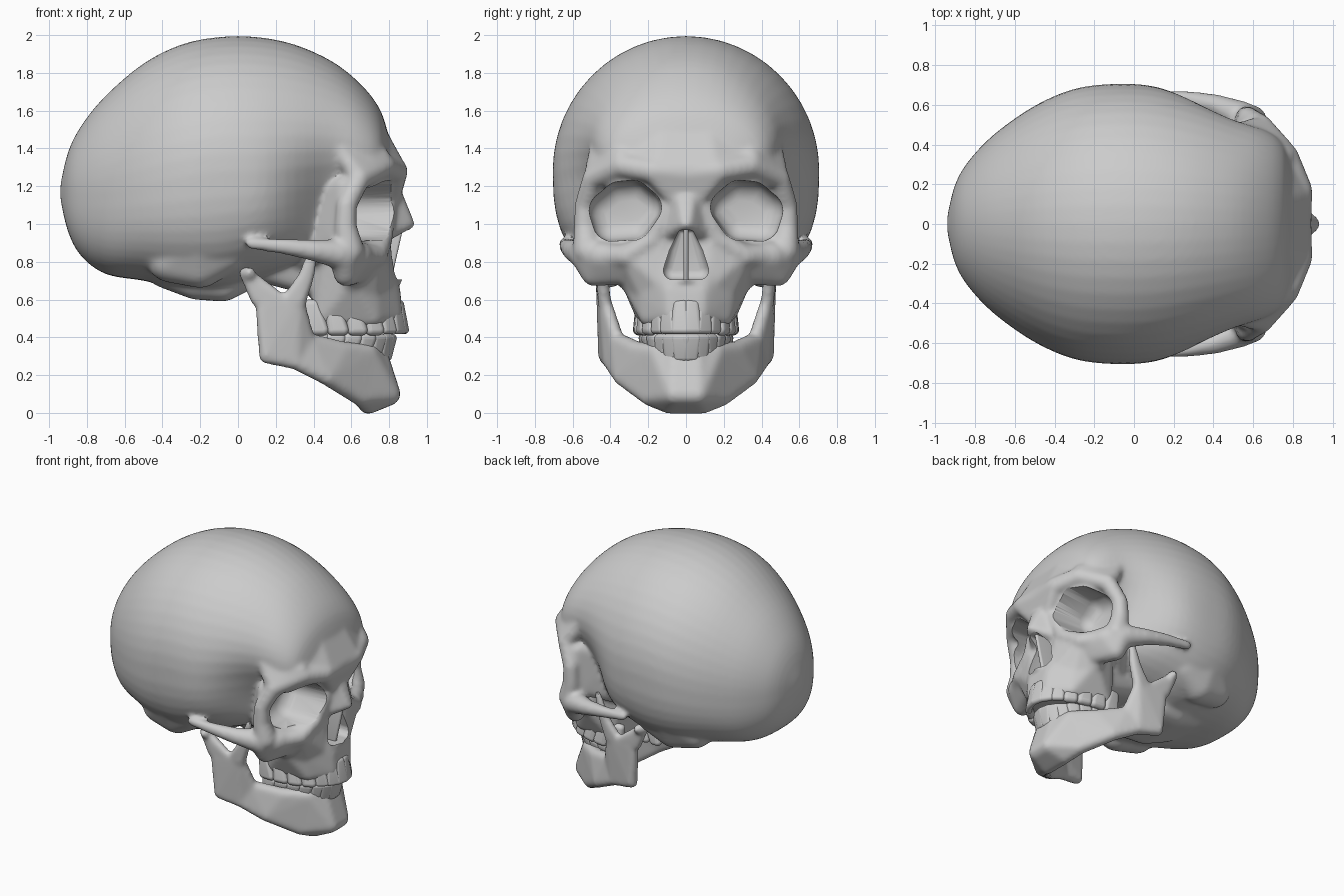
import bpy, bmesh, math
from mathutils import Vector

cube = bpy.data.objects.get("Cube")
if cube:
    bpy.data.objects.remove(cube, do_unlink=True)

bone = bpy.data.materials.new("bone_grey")
bone.use_nodes = True
colour = (0.6, 0.6, 0.6, 1)
bone.diffuse_color = colour
bone.node_tree.nodes["Principled BSDF"].inputs["Base Color"].default_value = colour

# Unit directions used to give every hull point a round end
ball = bmesh.new()
bmesh.ops.create_icosphere(ball, subdivisions=3, radius=1)
directions = [v.co.copy() for v in ball.verts]
ball.free()


def hull(bm, points, sides=(1, -1)):
    """Wrap balls (x, y, z, radius) in one convex skin, mirrored over y."""
    for side in sides:
        tmp = bmesh.new()
        for x, y, z, r in points:
            centre = Vector((x, y * side, z))
            for d in directions:
                tmp.verts.new(centre + d * r)
        bmesh.ops.convex_hull(tmp, input=tmp.verts[:])
        loose = [v for v in tmp.verts if not v.link_faces]
        bmesh.ops.delete(tmp, geom=loose, context='VERTS')
        bmesh.ops.recalc_face_normals(tmp, faces=tmp.faces[:])
        mesh = bpy.data.meshes.new("part")
        tmp.to_mesh(mesh)
        bm.from_mesh(mesh)
        bpy.data.meshes.remove(mesh)
        tmp.free()


def wide_hull(bm, points):
    """One hull that spans both sides of the head."""
    hull(bm, points + [(x, -y, z, r) for x, y, z, r in points], sides=(1,))


def plates(bm, groups):
    """Hulls between each group of balls and the next."""
    for a, b in zip(groups, groups[1:]):
        hull(bm, a + b)


def chain(bm, points):
    plates(bm, [[p] for p in points])


def make_object(name, bm):
    mesh = bpy.data.meshes.new(name)
    bm.to_mesh(mesh)
    bm.free()
    ob = bpy.data.objects.new(name, mesh)
    bpy.context.scene.collection.objects.link(ob)
    return ob


def finish(ob, voxel=0, smooth=0, cutter=None):
    """Fuse the parts, soften them, cut the openings and set the shading."""
    if voxel:
        remesh = ob.modifiers.new("fuse", 'REMESH')
        remesh.mode = 'VOXEL'
        remesh.voxel_size = voxel
        soften = ob.modifiers.new("soften", 'SMOOTH')
        soften.factor = 0.5
        soften.iterations = smooth
    if cutter:
        cut = ob.modifiers.new("openings", 'BOOLEAN')
        cut.operation = 'DIFFERENCE'
        cut.solver = 'EXACT'
        cut.object = cutter
    graph = bpy.context.evaluated_depsgraph_get()
    mesh = bpy.data.meshes.new_from_object(ob.evaluated_get(graph))
    ob.modifiers.clear()
    ob.data = mesh
    mesh.materials.clear()
    mesh.materials.append(bone)
    for o in bpy.context.selected_objects:
        o.select_set(False)
    ob.select_set(True)
    bpy.context.view_layer.objects.active = ob
    bpy.ops.object.shade_smooth_by_angle(angle=math.radians(40))


def spline(rows, steps):
    """Catmull-Rom interpolation of whole table rows."""
    out = []
    for i in range(len(rows) - 1):
        p0, p1, p2, p3 = (rows[min(max(i + k, 0), len(rows) - 1)] for k in (-1, 0, 1, 2))
        for s in range(steps):
            t = s / steps
            out.append([b + t / 2 * (c - a + t * (2 * a - 5 * b + 4 * c - d + t * (3 * (b - c) + d - a)))
                        for a, b, c, d in zip(p0, p1, p2, p3)])
    return out + [rows[-1]]


# Braincase: sections along x as (x, top, bottom, half width, widest height)
skull = bmesh.new()
sections = [(-.94, 1.21, 1.13, .04, 1.17), (-.9, 1.38, .96, .2, 1.17), (-.83, 1.52, .83, .32, 1.17),
            (-.7, 1.68, .735, .455, 1.18), (-.5, 1.85, .7, .595, 1.21), (-.3, 1.95, .66, .68, 1.25),
            (-.1, 1.99, .65, .705, 1.28), (.1, 1.99, .71, .695, 1.28), (.3, 1.95, .77, .64, 1.3),
            (.5, 1.86, .82, .565, 1.32), (.65, 1.74, .9, .5, 1.34), (.75, 1.61, 1, .415, 1.34),
            (.8, 1.46, 1.12, .28, 1.32)]
count = 48
rings = []
for x, top, bottom, width, middle in spline(sections, 4):
    ring = []
    for i in range(count):
        c, s = math.cos(math.tau * i / count), math.sin(math.tau * i / count)
        power = 1 if s > 0 else 0.74
        y = width * math.copysign(abs(c) ** power, c)
        height = top - middle if s > 0 else middle - bottom
        z = middle + height * math.copysign(abs(s) ** power, s)
        # hollow of the temple
        y *= 1 - 0.3 * math.exp(-((x - 0.5) / 0.2) ** 2 - ((z - 1.03) / 0.3) ** 2)
        ring.append(skull.verts.new((x, y, z)))
    rings.append(ring)
for a, b in zip(rings, rings[1:]):
    for i in range(count):
        j = (i + 1) % count
        skull.faces.new((a[i], a[j], b[j], b[i]))
skull.faces.new(rings[0])
skull.faces.new(rings[-1])
bmesh.ops.recalc_face_normals(skull, faces=skull.faces[:])

# Skull base and the low bumps behind the ears
wide_hull(skull, [(-.38, .12, .76, .1), (-.22, .15, .7, .1), (-.08, .15, .69, .1), (.1, .1, .78, .1)])
hull(skull, [(-.36, .4, .81, .12), (-.2, .42, .785, .125), (-.06, .45, .86, .12), (-.2, .51, .95, .12)])
wide_hull(skull, [(.1, .12, .8, .1), (.4, .15, .7, .08), (.4, .2, .9, .1)])

# Middle of the face behind the eye sockets
wide_hull(skull, [(.56, .48, 1.2, .05), (.54, .49, .93, .05), (.74, .1, 1.2, .08),
                  (.7, .15, .92, .07), (.43, .29, 1.1, .08), (.43, .28, .98, .08), (.32, .2, .8, .06)])

# Brow, outer rim and lower rim of each socket
chain(skull, [(.835, 0, 1.265, .06), (.835, .17, 1.28, .065), (.765, .34, 1.31, .065),
              (.64, .49, 1.24, .06), (.575, .535, 1.1, .055), (.57, .535, .98, .06), (.59, .52, .86, .08)])
chain(skull, [(.63, .46, .83, .065), (.73, .31, .83, .06), (.77, .17, .92, .05), (.79, .09, 1.1, .05)])
hull(skull, [(.59, .46, 1.35, .05), (.63, .48, 1.26, .06), (.74, .34, 1.34, .07), (.52, .47, 1.42, .04)])
# Slopes from the forehead to the brow and from the brow to the nose
wide_hull(skull, [(.73, .12, 1.47, .06), (.83, .15, 1.29, .06), (.74, .33, 1.32, .06), (.66, .32, 1.45, .06)])
wide_hull(skull, [(.8, .04, 1.11, .05), (.83, .15, 1.25, .06)])

# Cheekbone and its backward arch
hull(skull, [(.56, .53, .83, .08), (.63, .45, .83, .08), (.57, .49, .735, .065), (.69, .32, .82, .07),
             (.63, .34, .75, .07)])
chain(skull, [(.07, .645, .897, .03), (.25, .63, .88, .042), (.4, .6, .86, .056), (.54, .54, .84, .08)])

# Upper jaw bone, bridge of the nose and the spine below it
wide_hull(skull, [(.8, .08, .64, .06), (.815, .07, .52, .055), (.7, .2, .62, .065), (.71, .19, .51, .055),
                  (.45, .22, .64, .06), (.45, .21, .51, .055), (.71, .2, .85, .06), (.5, .28, .85, .06),
                  (.74, .1, .88, .06), (.6, .28, .7, .065)])
hull(skull, [(.76, .13, .9, .05), (.71, .3, .84, .065), (.7, .22, .66, .06), (.775, .12, .68, .055),
             (.6, .3, .7, .06)])
wide_hull(skull, [(.8, .03, 1.2, .05), (.83, .025, 1.08, .04), (.91, .01, 1, .026), (.76, .1, .95, .05)])
chain(skull, [(.8, .07, .68, .04), (.85, 0, .71, .025)])

# Eye sockets and nose opening
cutter = bmesh.new()
outline = [(.215, 1.09, .1), (.28, 1.135, .11), (.35, 1.125, .115), (.415, 1.07, .115),
           (.4, 1, .11), (.28, 1.01, .11)]
front = [(1.15, y, z, r) for y, z, r in outline]
back = [(.6, y * .9 + .035, z * .85 + .16, r * .9) for y, z, r in outline]
hull(cutter, front + back)
pear = [(.022, .945, .022), (.055, .85, .035), (.07, .755, .05)]
wide_hull(cutter, [(x, y, z, r) for x in (.7, 1.1) for y, z, r in pear])
openings = make_object("openings_cutter", cutter)
openings.hide_render = True
finish(make_object("skull", skull), 0.015, 10, openings)
bpy.data.objects.remove(openings, do_unlink=True)

# Thin wall inside the nose
septum = bmesh.new()
hull(septum, [(.6, 0, .7, .014), (.8, 0, .71, .014), (.6, 0, .97, .012), (.86, 0, .97, .012)], sides=(1,))
finish(make_object("nasal_septum", septum))

# Lower jaw: rear plate, hinge knob, front prong and curved body
jaw = bmesh.new()
hull(jaw, [(.15, .425, .3, .04), (.125, .44, .58, .035), (.32, .43, .6, .032), (.32, .4, .46, .04),
           (.37, .365, .38, .04), (.3, .4, .27, .04)])
plates(jaw, [[(.1, .44, .6, .035), (.22, .44, .61, .03)], [(.04, .445, .74, .035), (.075, .445, .72, .03)]])
hull(jaw, [(.035, .4, .74, .033), (.06, .48, .74, .033)])
plates(jaw, [[(.26, .435, .6, .03), (.325, .43, .58, .035)], [(.345, .445, .72, .03), (.375, .44, .72, .03)],
             [(.41, .455, .9, .022)]])
plates(jaw, [[(.37, .36, .38, .045), (.3, .4, .27, .04)],
             [(.55, .26, .33, .05), (.47, .34, .19, .045)],
             [(.69, .16, .32, .045), (.65, .19, .085, .05)],
             [(.745, .05, .32, .045), (.8, .06, .1, .06), (.69, .09, .05, .055)]])
wide_hull(jaw, [(.745, .06, .32, .045), (.8, .06, .1, .06), (.69, .09, .05, .055)])
finish(make_object("lower_jaw", jaw), 0.015, 8)


def tooth_row(name, length, width, root, tip, lean):
    """Teeth evenly set along a horseshoe arch."""
    teeth = bmesh.new()
    for k in range(7):
        t = math.radians(7 + k * 14.5)
        x, y = 0.45 + length * math.cos(t), width * math.sin(t)
        along = Vector((-length * math.sin(t), width * math.cos(t))).normalized()
        half = 0.022 + 0.003 * abs(k - 3)
        thick = 0.022 if k < 3 else 0.03
        points = [(x + along.x * s, y + along.y * s, tip, thick) for s in (-half, half)]
        points += [(x - lean + along.x * s, y * 0.95 + along.y * s, root, 0.03) for s in (-half / 2, half / 2)]
        hull(teeth, points)
    finish(make_object(name, teeth))


tooth_row("upper_teeth", 0.43, 0.25, 0.57, 0.44, 0.03)
tooth_row("lower_teeth", 0.365, 0.22, 0.3, 0.395, 0.03)
